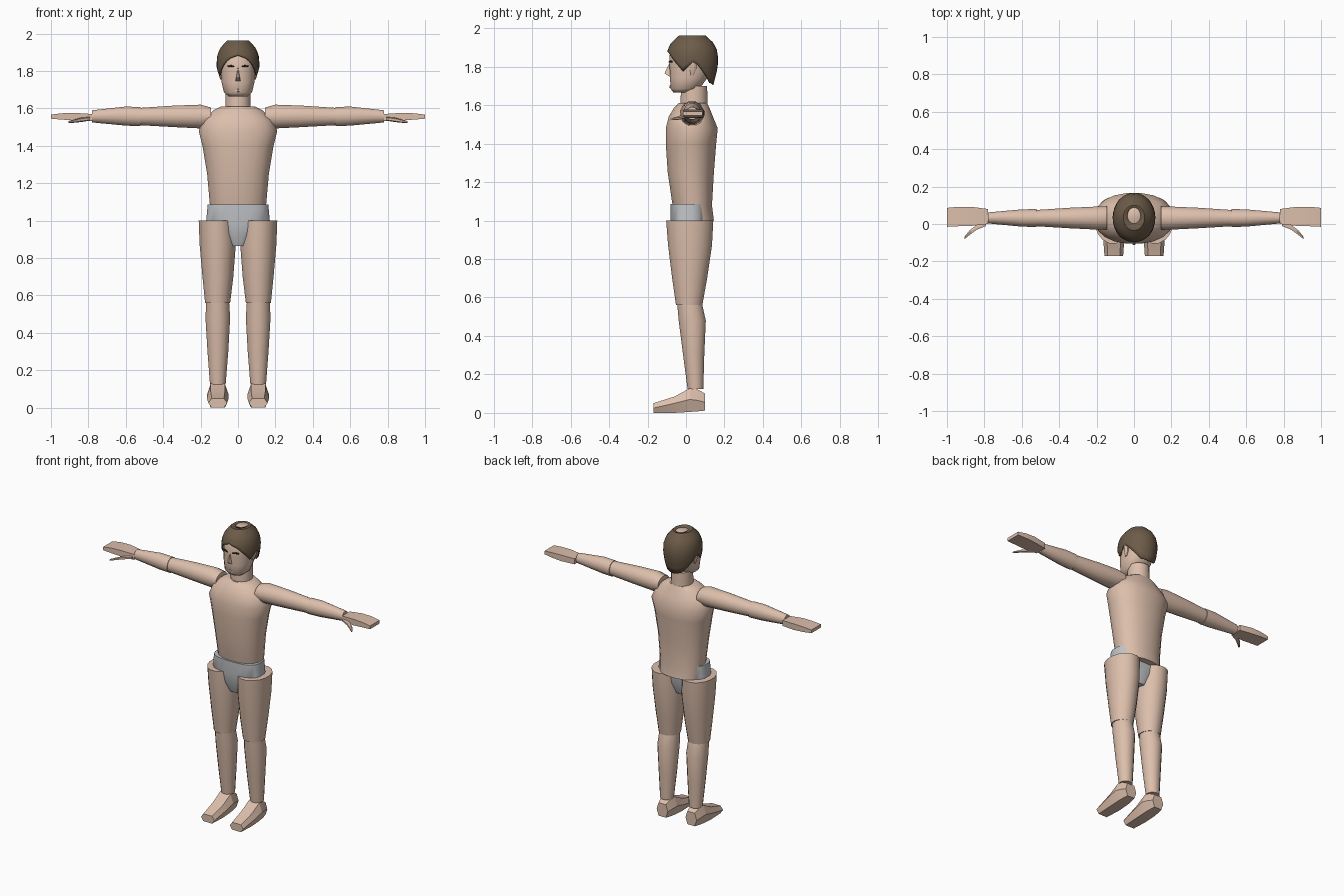
import bpy, bmesh, math

if "Cube" in bpy.data.objects:
    bpy.data.objects.remove(bpy.data.objects["Cube"])


def material(name, rgb):
    m = bpy.data.materials.new(name)
    m.diffuse_color = (*rgb, 1)
    m.use_nodes = True
    m.node_tree.nodes["Principled BSDF"].inputs["Base Color"].default_value = m.diffuse_color
    return m


SKIN = material("skin", (0.72, 0.52, 0.41))
HAIR = material("brown_hair", (0.15, 0.105, 0.065))
GREY = material("grey_cloth", (0.52, 0.54, 0.56))
DARK = material("dark_lash", (0.03, 0.02, 0.02))


def finish(name, bm, mat, angle=40):
    bmesh.ops.recalc_face_normals(bm, faces=bm.faces[:])
    me = bpy.data.meshes.new(name)
    bm.to_mesh(me)
    bm.free()
    me.materials.append(mat)
    ob = bpy.data.objects.new(name, me)
    bpy.context.collection.objects.link(ob)
    bpy.ops.object.select_all(action='DESELECT')
    ob.select_set(True)
    bpy.context.view_layer.objects.active = ob
    if angle:
        bpy.ops.object.shade_smooth_by_angle(angle=math.radians(angle))
    return ob


def skin_rings(bm, rings, caps=True):
    """Bridge closed rings of points into a tube."""
    vs = [[bm.verts.new(p) for p in r] for r in rings]
    n = len(vs[0])
    for a, b in zip(vs, vs[1:]):
        for i in range(n):
            j = (i + 1) % n
            bm.faces.new((a[i], a[j], b[j], b[i]))
    if caps:
        bm.faces.new(vs[0])
        bm.faces.new(vs[-1])


def loft(name, axis, sections, mat, n=16, power=1.0, sx=1, angle=40):
    """Sections are (position, u_min, u_max, v_min, v_max) along x, y or z."""
    bm = bmesh.new()
    rings = []
    for p, u0, u1, v0, v1 in sections:
        ring = []
        for i in range(n):
            t = 2 * math.pi * (i + 0.5) / n
            c, s = math.cos(t), math.sin(t)
            k = math.cos(math.pi / n)
            c = math.copysign(min(1, abs(c) / k) ** power, c)
            s = math.copysign(min(1, abs(s) / k) ** power, s)
            u = (u0 + u1) / 2 + c * (u1 - u0) / 2
            v = (v0 + v1) / 2 + s * (v1 - v0) / 2
            q = {'x': (p, u, v), 'y': (u, p, v), 'z': (u, v, p)}[axis]
            ring.append((q[0] * sx, q[1], q[2]))
        rings.append(ring)
    skin_rings(bm, rings)
    return finish(name, bm, mat, angle)


def sym(rows):
    return [(z, -w, w, y0, y1) for z, w, y0, y1 in rows]


# Torso, briefs and neck
loft("torso", 'z', sym([
    (1.00, .14, -.05, .145), (1.08, .15, -.07, .135), (1.25, .165, -.095, .145),
    (1.40, .19, -.105, .157), (1.48, .21, -.105, .165), (1.54, .185, -.09, .14),
    (1.59, .13, -.06, .12), (1.61, .09, -.04, .11)]), SKIN, 20, 0.9)
loft("briefs", 'z', sym([
    (.865, .045, -.05, .075), (.93, .09, -.075, .10), (1.0, .17, -.08, .105),
    (1.085, .162, -.08, .105)]), GREY, 20, 0.7, angle=30)
loft("neck", 'z', sym([(1.59, .068, -.03, .112), (1.70, .065, -.025, .11)]), SKIN, 16)

# Head, its crown showing through the hair
loft("head", 'z', sym([
    (1.665, .05, -.065, .02), (1.685, .075, -.08, .07), (1.74, .088, -.083, .11),
    (1.80, .092, -.085, .135), (1.86, .095, -.085, .14), (1.92, .08, -.055, .125),
    (1.96, .037, .002, .088)]), SKIN, 16, 0.9, angle=60)


def interp(x, pts):
    for (a, fa), (b, fb) in zip(pts, pts[1:]):
        if x <= b:
            return fa + (fb - fa) * max(0, x - a) / (b - a)
    return pts[-1][1]


# Hair shell: pointed hairline in front of and behind each ear
HAIRLINE = [(0, 1.885), (28, 1.865), (55, 1.81), (65, 1.77), (94, 1.83), (118, 1.77),
            (145, 1.715), (180, 1.705)]
WIDTH = [(1.70, .80), (1.78, .95), (1.83, 1), (1.88, .97), (1.92, .84), (1.945, .66), (1.963, .5)]
bm = bmesh.new()
N, rings = 32, []
for k in range(8):
    ring = []
    for i in range(N):
        a = 360 * i / N
        low = interp(min(a, 360 - a), HAIRLINE)
        z = low + (1.963 - low) * k / 7
        f = interp(z, WIDTH)
        t = math.radians(a)
        ring.append((.115 * f * math.sin(t), .033 - .135 * f * math.cos(t), z))
    rings.append(ring)
rings.append([(.035 * math.sin(2 * math.pi * i / N),
               .045 - .043 * math.cos(2 * math.pi * i / N), 1.963) for i in range(N)])
skin_rings(bm, rings, caps=False)
hair = finish("hair", bm, HAIR, 35)
mod = hair.modifiers.new("thickness", 'SOLIDIFY')
mod.thickness = 0.008

# Nose: a wedge with a wide tip
bm = bmesh.new()
p = [bm.verts.new(c) for c in [(0, -.083, 1.825), (-.006, -.112, 1.765), (.006, -.112, 1.765),
                               (-.014, -.08, 1.745), (.014, -.08, 1.745)]]
for f in [(0, 1, 2), (0, 3, 1), (0, 2, 4), (1, 3, 4, 2), (0, 4, 3)]:
    bm.faces.new([p[i] for i in f])
finish("nose", bm, SKIN, 0)

# Mouth
loft("mouth", 'x', [(-.028, -.076, -.07, 1.69, 1.70), (0, -.087, -.07, 1.687, 1.705),
                    (.028, -.076, -.07, 1.69, 1.70)], SKIN, 6)

for side, s in (("left", 1), ("right", -1)):
    # Closed eyes and ears
    loft(side + "_eye", 'x', [(.018, -.09, -.07, 1.82, 1.828), (.038, -.088, -.07, 1.823, 1.832),
                              (.056, -.079, -.06, 1.82, 1.828)], DARK, 6, sx=s)
    loft(side + "_ear", 'z', [(1.755, .08, .095, .025, .04), (1.79, .08, .106, .02, .055),
                              (1.83, .08, .108, .02, .06)], SKIN, 8, sx=s)

    # Arm in two overlapping segments
    loft(side + "_upper_arm", 'x', [
        (.145, -.03, .095, 1.51, 1.605), (.20, -.03, .093, 1.493, 1.62),
        (.34, -.023, .087, 1.50, 1.615), (.52, -.012, .075, 1.51, 1.603)], SKIN, 12, sx=s)
    loft(side + "_forearm", 'x', [
        (.52, -.016, .08, 1.505, 1.607), (.60, -.014, .078, 1.508, 1.61),
        (.78, .003, .062, 1.525, 1.59)], SKIN, 12, sx=s)

    # Mitten hand and curved thumb
    loft(side + "_hand", 'x', [
        (.78, .0, .08, 1.533, 1.57), (.87, -.01, .092, 1.535, 1.576),
        (.94, -.012, .092, 1.54, 1.574), (1.0, -.015, .086, 1.545, 1.567)],
        SKIN, 4, sx=s, angle=20)
    loft(side + "_thumb", 'x', [
        (.79, -.01, .02, 1.535, 1.555), (.84, -.03, -.004, 1.527, 1.55),
        (.88, -.06, -.035, 1.523, 1.54), (.905, -.08, -.066, 1.523, 1.533)], SKIN, 6, sx=s)

    # Leg
    loft(side + "_thigh", 'z', [
        (.56, .042, .176, -.052, .085), (.70, .025, .19, -.072, .11),
        (.87, .012, .205, -.093, .135), (1.0, .018, .21, -.103, .142)], SKIN, 16, sx=s)
    loft(side + "_shin", 'z', [
        (.125, .066, .150, .008, .09), (.30, .052, .163, -.015, .095),
        (.48, .042, .174, -.038, .103), (.56, .047, .170, -.045, .085)], SKIN, 16, sx=s)

    # Faceted six-sided foot: (y, bottom, middle, top, half width)
    bm = bmesh.new()
    rings = []
    for y, b, m, t, w in [(-.17, 0, .025, .05, .05), (-.06, 0, .05, .085, .058),
                          (.02, .005, .07, .128, .058), (.06, .008, .065, .122, .052),
                          (.10, .012, .055, .10, .042)]:
        x = .108
        rings.append([(s * (x + dx * w), y, z) for dx, z in
                      [(-.65, b), (.65, b), (1, m), (.65, t), (-.65, t), (-1, m)]])
    skin_rings(bm, rings)
    finish(side + "_foot", bm, SKIN, 15)
